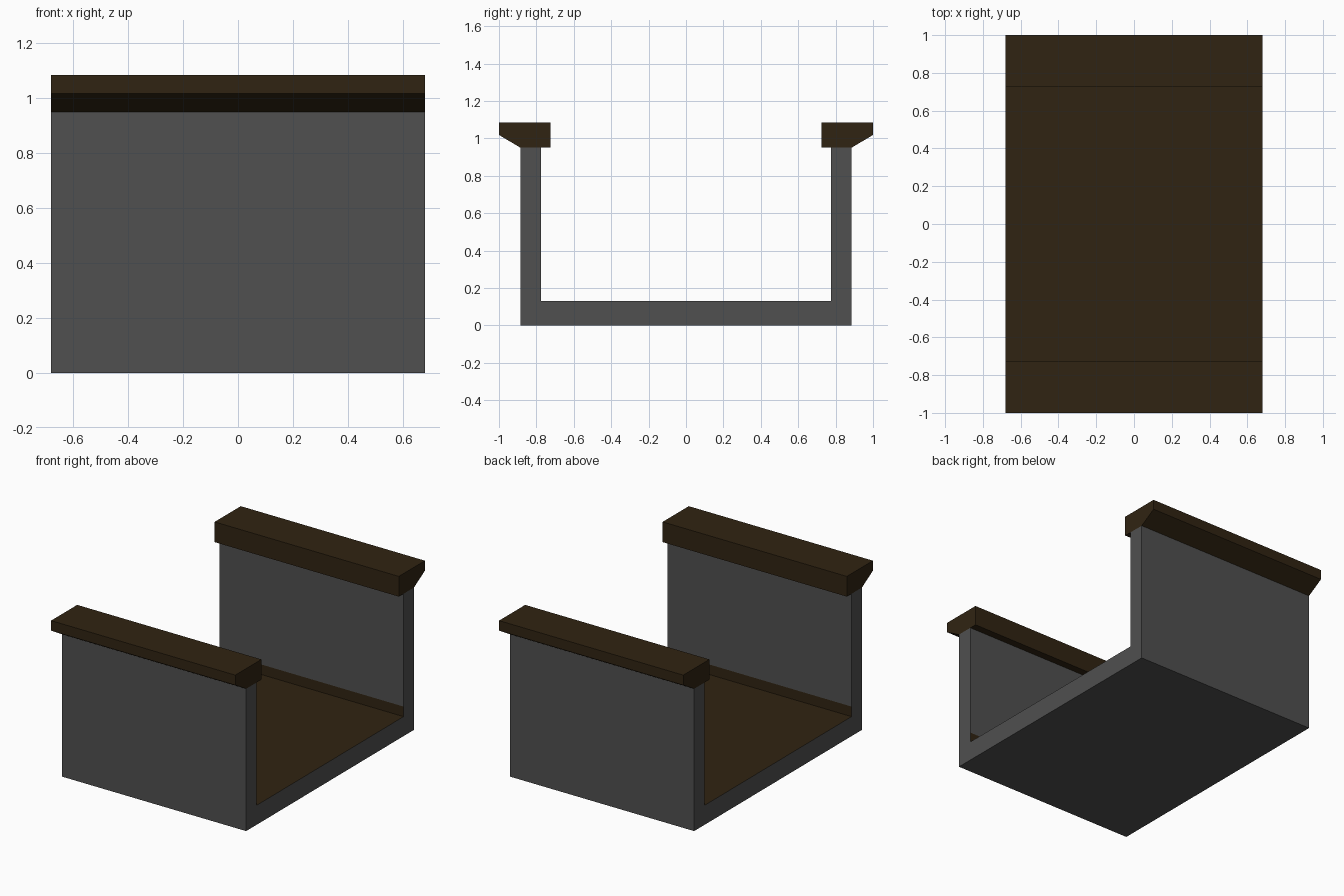
import bpy, bmesh

if "Cube" in bpy.data.objects:
    bpy.data.objects.remove(bpy.data.objects["Cube"])

HALF = 0.68  # half length along x


def material(name, rgb):
    m = bpy.data.materials.new(name)
    m.diffuse_color = (*rgb, 1.0)
    m.use_nodes = True
    m.node_tree.nodes["Principled BSDF"].inputs["Base Color"].default_value = m.diffuse_color
    return m


grey = material("grey stone", (0.08, 0.08, 0.08))
brown = material("dark brown", (0.030, 0.0175, 0.0060))


def extrude_profile(name, profile, mats):
    """Extrude a (y, z) outline along x."""
    bm = bmesh.new()
    face = bm.faces.new([bm.verts.new((-HALF, y, z)) for y, z in profile])
    ext = bmesh.ops.extrude_face_region(bm, geom=[face], use_keep_orig=True)
    verts = [g for g in ext["geom"] if isinstance(g, bmesh.types.BMVert)]
    bmesh.ops.translate(bm, verts=verts, vec=(2 * HALF, 0, 0))
    bmesh.ops.recalc_face_normals(bm, faces=bm.faces)
    mesh = bpy.data.meshes.new(name)
    bm.to_mesh(mesh)
    bm.free()
    for m in mats:
        mesh.materials.append(m)
    ob = bpy.data.objects.new(name, mesh)
    bpy.context.collection.objects.link(ob)
    return ob


# U-shaped channel: the inner walls are split just above the floor
right = [(0.885, 0), (0.885, 0.95), (0.775, 0.95), (0.775, 0.197), (0.775, 0.13)]
left = [(-y, z) for y, z in reversed(right)]
channel = extrude_profile("channel", right + left, [grey, brown])

# Brown floor and low strip at the foot of each inner wall
for p in channel.data.polygons:
    c = p.center
    if abs(p.normal.x) < 0.5 and abs(c.y) < 0.8 and 0.1 < c.z < 0.25:
        p.material_index = 1

# Rails with a sloped outer underside
rail = [(0.725, 0.95), (0.885, 0.95), (1.0, 1.018), (1.0, 1.085), (0.725, 1.085)]
for side, name in ((1, "back_rail"), (-1, "front_rail")):
    extrude_profile(name, [(side * y, z) for y, z in rail], [brown])
